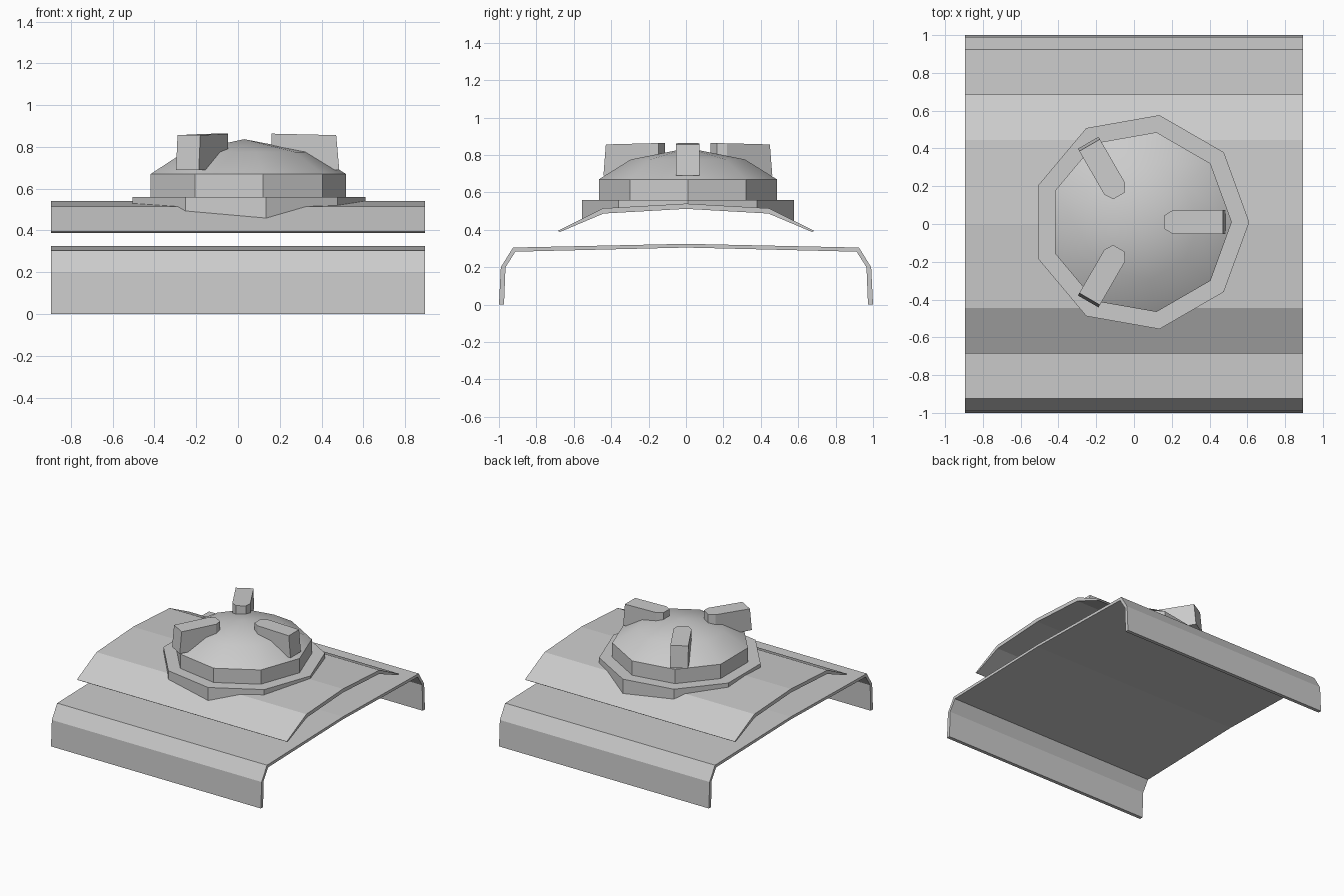
import bpy
import math

cube = bpy.data.objects.get("Cube")
if cube:
    bpy.data.objects.remove(cube, do_unlink=True)

grey = bpy.data.materials.new("light_grey")
grey.use_nodes = True
grey.diffuse_color = (0.6, 0.6, 0.6, 1)
grey.node_tree.nodes["Principled BSDF"].inputs["Base Color"].default_value = (0.6, 0.6, 0.6, 1)

SIDES = 9
CENTRE_X, CENTRE_Y = 0.035, 0.01
HALF_WIDTH = 0.895


def add_mesh(name, verts, faces):
    mesh = bpy.data.meshes.new(name)
    mesh.from_pydata(verts, [], faces)
    mesh.update()
    mesh.materials.append(grey)
    obj = bpy.data.objects.new(name, mesh)
    bpy.context.collection.objects.link(obj)
    return obj


def bent_sheet(name, top, under):
    """Extrude a mirrored half profile, running from ridge to edge, along x."""
    def mirrored(half):
        return [(-y, z) for y, z in reversed(half)] + half[1:]
    upper, lower = mirrored(top), mirrored(under)
    n = len(upper)
    verts = [(x, y, z) for x in (-HALF_WIDTH, HALF_WIDTH)
             for row in (upper, lower) for y, z in row]
    faces = []
    for i in range(n - 1):
        a, b = i, i + 1
        faces += [(a, a + 2 * n, b + 2 * n, b),
                  (a + n, b + n, b + 3 * n, a + 3 * n),
                  (a, b, b + n, a + n),
                  (a + 2 * n, a + 3 * n, b + 3 * n, b + 2 * n)]
    faces += [(0, n, 3 * n, 2 * n), (n - 1, 3 * n - 1, 4 * n - 1, 2 * n - 1)]
    return add_mesh(name, verts, faces)


def ring(radius, height):
    """One ring of the hub; height may depend on y."""
    points = []
    for i in range(SIDES):
        a = math.tau * i / SIDES
        y = CENTRE_Y + radius * math.sin(a)
        points.append((CENTRE_X + radius * math.cos(a), y, height(y) if callable(height) else height))
    return points


def lathe(name, levels, apex=None):
    verts = [p for radius, height in levels for p in ring(radius, height)]
    faces = []
    for k in range(len(levels) - 1):
        for i in range(SIDES):
            j = (i + 1) % SIDES
            low, high = k * SIDES, (k + 1) * SIDES
            faces.append((low + i, low + j, high + j, high + i))
    if apex:
        last = len(verts) - SIDES
        verts.append(apex)
        faces += [(last + i, last + (i + 1) % SIDES, len(verts) - 1) for i in range(SIDES)]
    return add_mesh(name, verts, faces)


# Bent sheets
bent_sheet("base_sheet",
           [(0, 0.325), (0.925, 0.305), (0.99, 0.2), (1, 0)],
           [(0, 0.305), (0.912, 0.283), (0.965, 0.2), (0.973, 0)])
ROOF = [(0, 0.54), (0.445, 0.515), (0.685, 0.395)]
bent_sheet("upper_sheet", ROOF, [(0, 0.512), (0.44, 0.487), (0.675, 0.388)])


def roof_height(y):
    for (y0, z0), (y1, z1) in zip(ROOF, ROOF[1:]):
        if abs(y) <= y1:
            break
    return z0 + (z1 - z0) * (abs(y) - y0) / (y1 - y0)


# Nine-sided hub seated on the upper sheet
lathe("hub_flange", [(0.575, roof_height), (0.575, 0.56), (0.48, 0.56)])
dome = lathe("hub_dome", [(0.483, 0.55), (0.483, 0.67), (0.31, 0.776)], (0.03, CENTRE_Y, 0.837))
bpy.ops.object.select_all(action="DESELECT")
dome.select_set(True)
bpy.context.view_layer.objects.active = dome
bpy.ops.object.shade_smooth_by_angle(angle=math.radians(35))

# Three radial lugs with chamfered inner ends
W = 0.063
outline = [(0.16, -0.035), (0.205, -W), (0.485, -W), (0.485, W), (0.205, W), (0.16, 0.035)]
for k, name in enumerate(("left_lug", "back_lug", "front_lug")):
    turn = math.tau * k / 3
    c, s = math.cos(turn), math.sin(turn)
    verts = []
    for top in (False, True):
        for r, t in outline:
            # Tops slope gently outward and the outer ends lean inward
            z = 0.867 - 0.022 * r if top else 0.69
            if top and r > 0.4:
                r -= 0.015
            verts.append((r * c - t * s, CENTRE_Y + r * s + t * c, z))
    n = len(outline)
    sides = [(i, (i + 1) % n, (i + 1) % n + n, i + n) for i in range(n)]
    add_mesh(name, verts, sides + [tuple(reversed(range(n))), tuple(range(n, 2 * n))])
